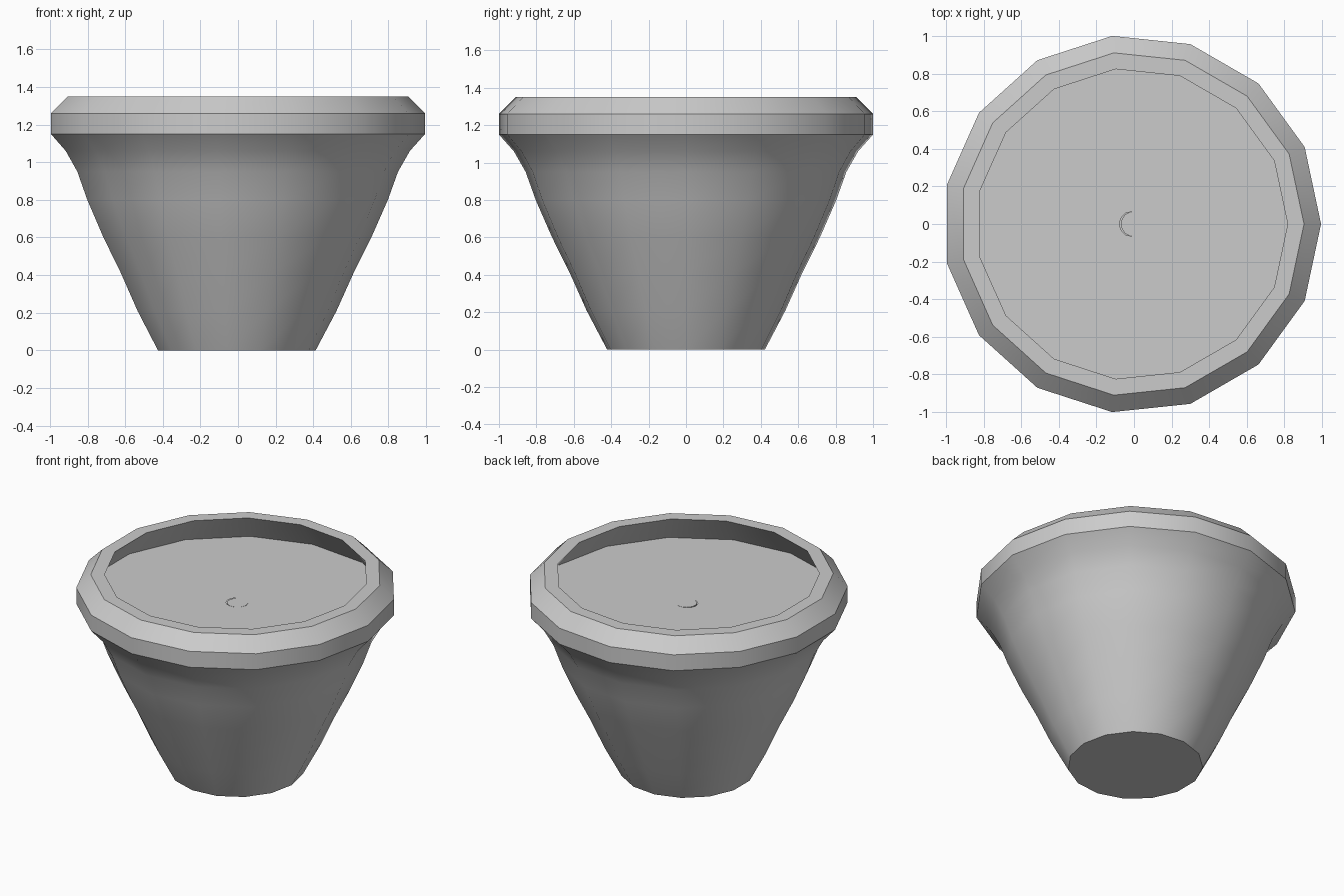
import bpy, bmesh, math

if "Cube" in bpy.data.objects:
    bpy.data.objects.remove(bpy.data.objects["Cube"])

SIDES = 15
CX = -0.011  # an odd-sided ring is centred by its bounds


def lathe(name, profile, sides=SIDES, cap_start=False, cap_end=False):
    bm = bmesh.new()
    rings = []
    for r, z in profile:
        rings.append([bm.verts.new((CX + r * math.cos(2 * math.pi * i / sides),
                                    r * math.sin(2 * math.pi * i / sides), z))
                      for i in range(sides)])
    for a, b in zip(rings, rings[1:]):
        for i in range(sides):
            j = (i + 1) % sides
            bm.faces.new((a[i], a[j], b[j], b[i]))
    if cap_start:
        bm.faces.new(rings[0][::-1])
    if cap_end:
        bm.faces.new(rings[-1])
    mesh = bpy.data.meshes.new(name)
    bm.to_mesh(mesh)
    bm.free()
    obj = bpy.data.objects.new(name, mesh)
    bpy.context.collection.objects.link(obj)
    bpy.ops.object.select_all(action='DESELECT')
    obj.select_set(True)
    bpy.context.view_layer.objects.active = obj
    bpy.ops.object.shade_smooth_by_angle(angle=math.radians(28))
    return obj


# Flared pot body, bevelled rim, undercut inner wall and flat soil surface
lathe("pot", [
    (0.424, 0), (0.535, 0.21), (0.625, 0.41), (0.72, 0.6), (0.808, 0.8),
    (0.862, 0.95), (0.925, 1.06), (1.0055, 1.15),
    (1.0055, 1.26), (0.915, 1.35), (0.828, 1.35), (0.985, 1.15),
    (0.066, 1.15)], cap_start=True)

# Small round plug at the centre of the soil
plug = lathe("stem_base", [(0.066, 1.0), (0.066, 1.151)], 32, True, True)
plug.location.x = 0.008
